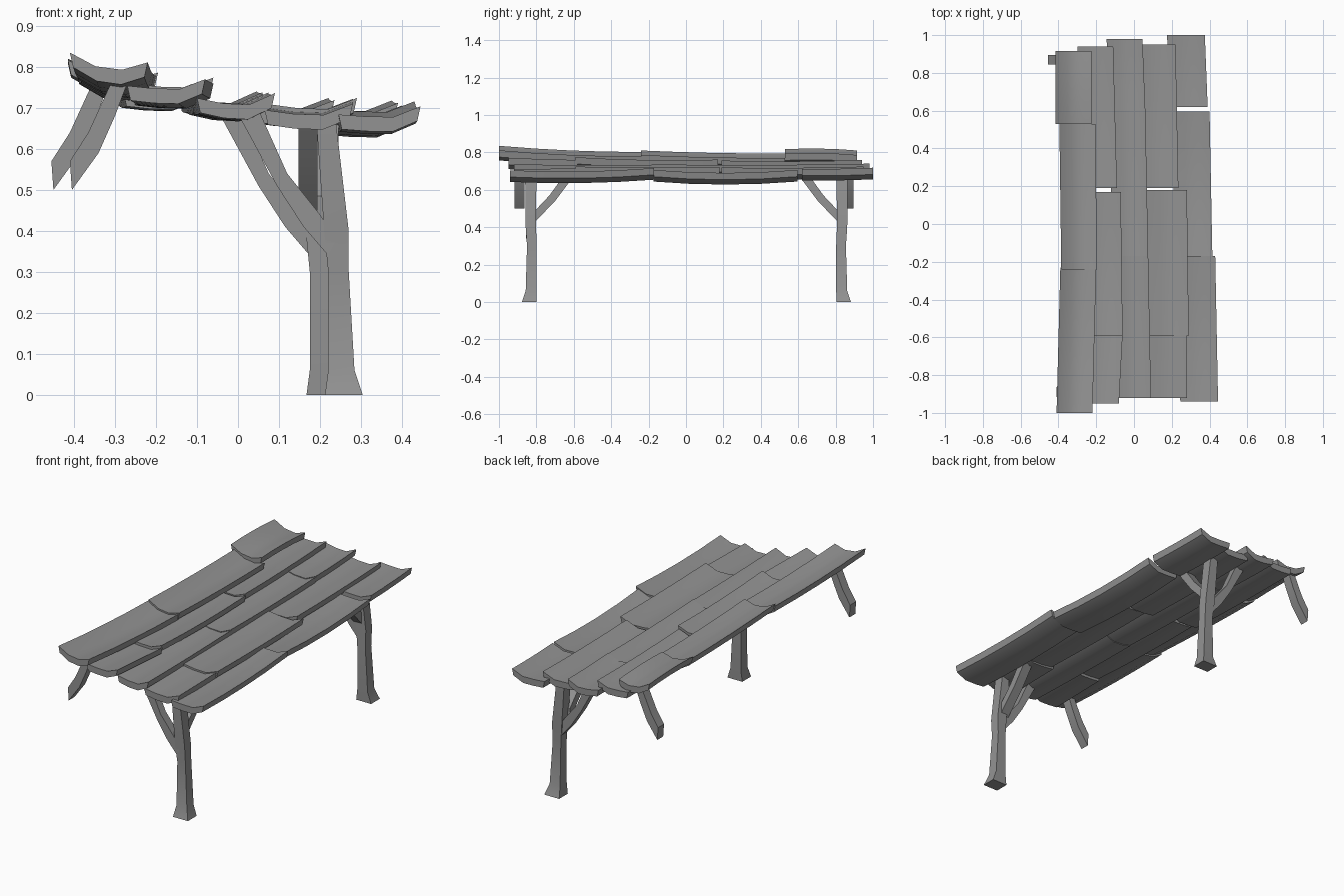
import bpy, bmesh, math

if "Cube" in bpy.data.objects:
    bpy.data.objects.remove(bpy.data.objects["Cube"])

# One dark weathered grey for all timber
grey = bpy.data.materials.new("weathered_timber")
grey.diffuse_color = (.29, .29, .29, 1)
grey.use_nodes = True
grey.node_tree.nodes["Principled BSDF"].inputs["Base Color"].default_value = grey.diffuse_color

# Lofts a closed skin through equal-length vertex rings
def loft(name, rings):
    bm = bmesh.new()
    vs = [[bm.verts.new(p) for p in r] for r in rings]
    n = len(vs[0])
    for a, b in zip(vs, vs[1:]):
        for i in range(n):
            j = (i + 1) % n
            bm.faces.new((a[i], a[j], b[j], b[i]))
    bm.faces.new(vs[0])
    bm.faces.new(vs[-1])
    bmesh.ops.recalc_face_normals(bm, faces=bm.faces)
    me = bpy.data.meshes.new(name)
    bm.to_mesh(me)
    bm.free()
    me.materials.append(grey)
    ob = bpy.data.objects.new(name, me)
    bpy.context.collection.objects.link(ob)
    bpy.ops.object.select_all(action='DESELECT')
    ob.select_set(True)
    bpy.context.view_layer.objects.active = ob
    bpy.ops.object.shade_smooth_by_angle(angle=math.radians(35))

THICK = .036

# Cupped roof plank: y range, right edge at both ends, height at front/middle/back
def plank(name, width, lift_l, lift_r, y0, y1, xa, xb, za, zm, zb):
    arc = [(0, lift_l), (.33, lift_l * .2), (.67, 0), (1, lift_r)]
    rings = []
    for k in range(5):
        t = k / 4
        y = y0 + (y1 - y0) * t
        z = za * (1 - t) * (1 - 2 * t) + zm * 4 * t * (1 - t) + zb * t * (2 * t - 1)
        xl = xa + (xb - xa) * t - width
        top = [(xl + width * u, y, z + d) for u, d in arc]
        low = [(x - .008 * (2 * u - 1), y, zz - THICK)
               for (x, _, zz), (u, _) in zip(top, arc)]
        rings.append(top + low[::-1])
    loft(name, rings)

# Roof rows, from the high (left) edge to the low (right) edge:
# width and edge lifts of the cupped section, then the planks front to back
def row(name, width, lift_l, lift_r, planks):
    for i, p in enumerate(planks):
        plank(f"{name}_plank_{i + 1}", width, lift_l, lift_r, *p)

row("top_row", .19, .042, .018, [
    (-1.0, -.23, -.22, -.20, .793, .768, .76),
    (-.24, .53, -.195, -.205, .768, .755, .752),
    (.53, .915, -.225, -.225, .775, .778, .768)])
row("second_row", .19, .008, .024, [
    (-.95, -.58, -.08, -.06, .746, .74, .735),
    (-.59, .17, -.06, -.07, .75, .735, .737),
    (.19, .94, -.09, -.11, .732, .728, .735)])
row("third_row", .19, .016, .028, [
    (-.92, -.16, .09, .075, .708, .704, .706),
    (-.17, .61, .075, .06, .71, .703, .706),
    (.60, .98, .06, .045, .71, .708, .712)])
row("fourth_row", .215, .012, .027, [
    (-.92, -.58, .28, .28, .683, .685, .688),
    (-.59, .18, .29, .28, .697, .692, .695),
    (.19, .95, .235, .22, .692, .69, .697)])
row("fifth_row", .2, .006, .026, [
    (-.94, -.17, .445, .43, .678, .672, .69),
    (-.175, .595, .415, .40, .68, .664, .68),
    (.62, 1.0, .39, .375, .686, .686, .692)])

# Bent timber outline extruded through a thickness, along x or y
def slab(name, outline, a, b, axis):
    if axis == 'y':
        rings = [[(x, v, z) for x, z in outline] for v in (a, b)]
    else:
        rings = [[(v, y, z) for y, z in outline] for v in (a, b)]
    loft(name, rings)

# Timber frames: the back one mirrors the front one, shifted slightly left
POST = [(0, .212, .304, -.877, -.80), (.06, .22, .284, -.857, -.798),
        (.3, .22, .27, -.85, -.798), (.4, .21, .27, -.857, -.802),
        (.68, .19, .237, -.86, -.80)]   # z, x range, y range
X_BRACE = [(.0, .685), (.095, .51), (.16, .41), (.22, .34), (.24, .38),
           (.2, .44), (.12, .54), (.055, .685)]
Y_BRACE = [(-.81, .425), (-.81, .485), (-.73, .57), (-.665, .66),
           (-.61, .66), (-.70, .54)]
BRACKET = [(-.31, .76), (-.365, .64), (-.41, .57), (-.405, .50),
           (-.34, .59), (-.3, .68), (-.27, .76)]
for side, s, dx, dy in (("front", 1, 0, 0), ("back", -1, -.045, .005)):
    loft(f"{side}_post", [[(x0 + dx, s * y0 + dy, z), (x1 + dx, s * y0 + dy, z),
                           (x1 + dx, s * y1 + dy, z), (x0 + dx, s * y1 + dy, z)]
                          for z, x0, x1, y0, y1 in POST])
    slab(f"{side}_cross_brace", [(x + dx, z) for x, z in X_BRACE],
         s * -.855, s * -.81, 'y')
    slab(f"{side}_long_brace", [(s * y + dy, z) for y, z in Y_BRACE],
         .192 + dx, .245 + dx, 'x')
    yb = -.89 if s > 0 else .87
    slab(f"{side}_wall_bracket", [(x + dx, z) for x, z in BRACKET],
         yb - .026, yb + .026, 'y')
